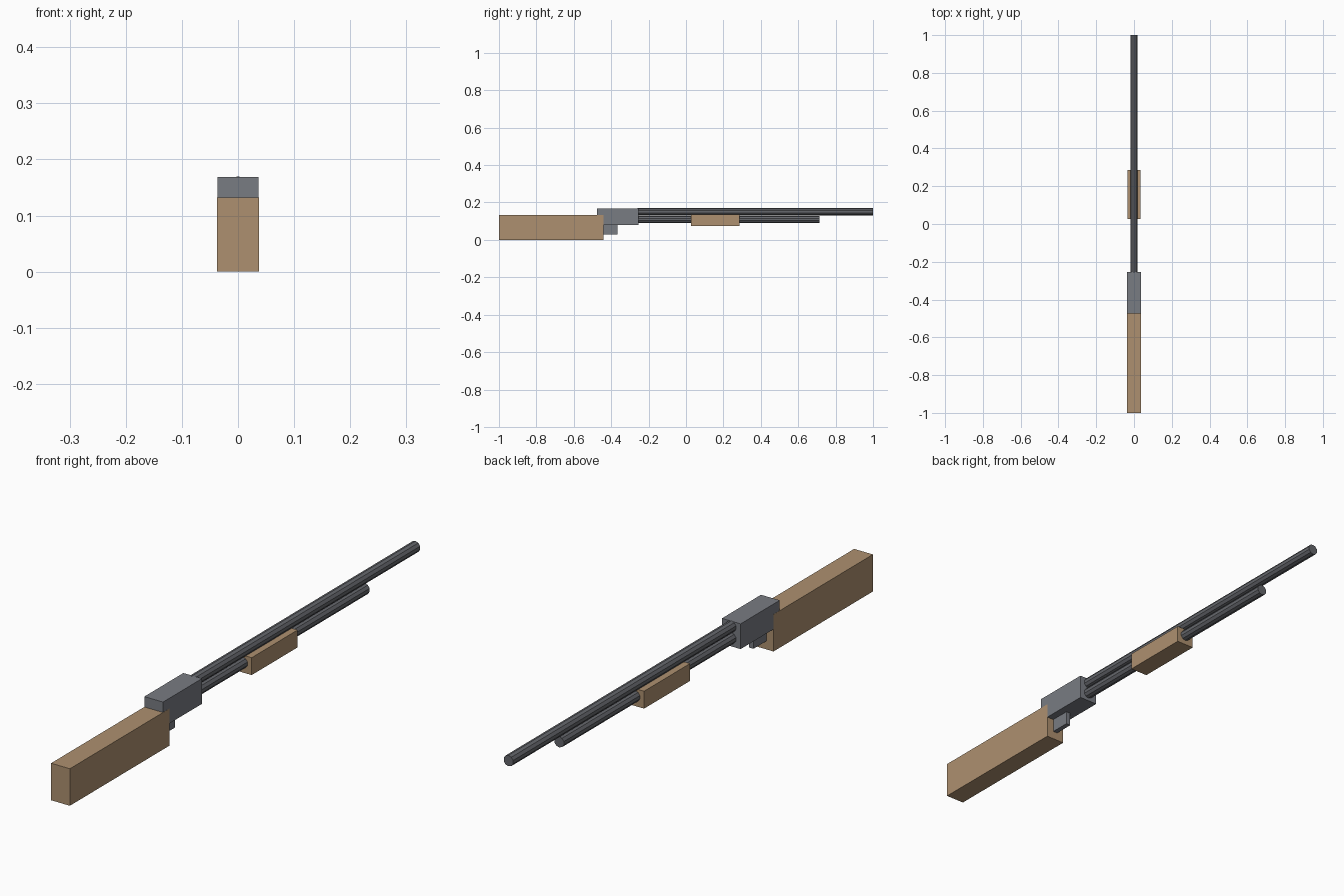
import bpy
import math

if "Cube" in bpy.data.objects:
    bpy.data.objects.remove(bpy.data.objects["Cube"])


def material(name, color):
    m = bpy.data.materials.new(name)
    m.diffuse_color = color
    m.use_nodes = True
    m.node_tree.nodes["Principled BSDF"].inputs["Base Color"].default_value = m.diffuse_color
    return m


wood = material("wood", (0.42, 0.28, 0.16, 1))
steel = material("steel", (0.19, 0.20, 0.225, 1))
dark_steel = material("dark_steel", (0.13, 0.135, 0.15, 1))


def box(name, half_width, y0, y1, z0, z1, mat):
    bpy.ops.mesh.primitive_cube_add(size=1, location=(0, (y0 + y1) / 2, (z0 + z1) / 2))
    ob = bpy.context.object
    ob.name = name
    ob.scale = (2 * half_width, y1 - y0, z1 - z0)
    bpy.ops.object.transform_apply(location=False, rotation=False, scale=True)
    ob.data.materials.append(mat)
    return ob


def tube(name, radius, y0, y1, z, mat, sides=10):
    # Vertex points straight up, axis runs along y
    bpy.ops.mesh.primitive_cylinder_add(vertices=sides, radius=radius, depth=y1 - y0,
                                        location=(0, (y0 + y1) / 2, z),
                                        rotation=(math.pi / 2, 0, 0))
    ob = bpy.context.object
    ob.name = name
    ob.data.materials.append(mat)
    return ob


# Wooden parts
box("stock", 0.037, -1.0, -0.44, 0.0, 0.132, wood)
box("pump_grip", 0.035, 0.027, 0.286, 0.073, 0.135, wood)

# Metal body and trigger guard
box("receiver", 0.0368, -0.475, -0.255, 0.079, 0.169, steel)
box("trigger_guard", 0.009, -0.445, -0.367, 0.03, 0.08, steel)

# Barrel above, magazine tube below
tube("barrel", 0.0195, -0.26, 1.0, 0.1505, dark_steel)
tube("magazine_tube", 0.0195, -0.26, 0.715, 0.109, dark_steel)
